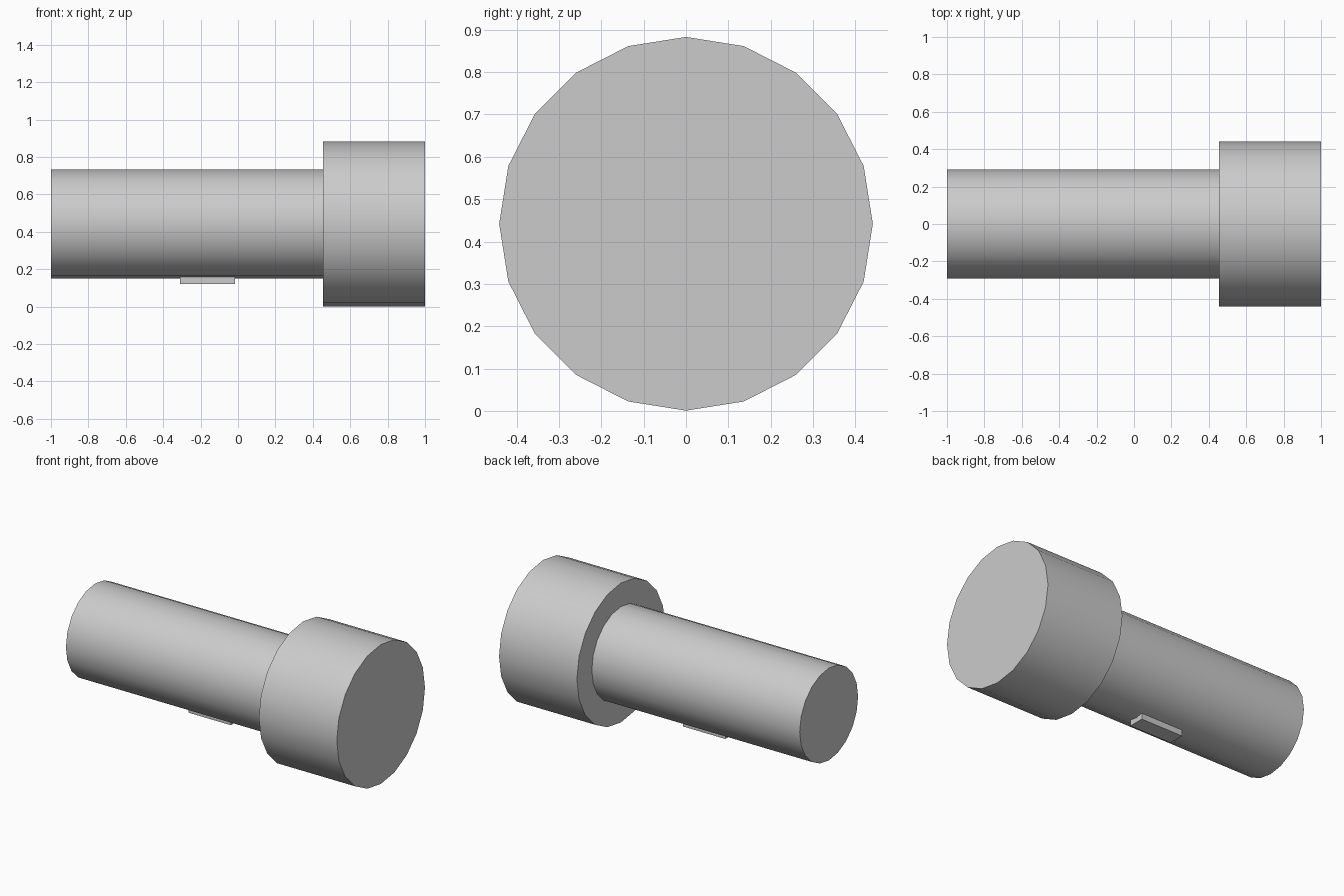
import bpy
import bmesh
from math import pi
from mathutils import Matrix

if "Cube" in bpy.data.objects:
    bpy.data.objects.remove(bpy.data.objects["Cube"])

AXIS_Z = 0.442


def smooth(ob):
    bpy.context.view_layer.objects.active = ob
    ob.select_set(True)
    bpy.ops.object.shade_smooth_by_angle(angle=pi / 6)
    ob.select_set(False)


def barrel(name, x0, x1, radius, sides=20):
    """Capped cylinder lying along x, with a vertex at the top."""
    bm = bmesh.new()
    bmesh.ops.create_cone(bm, cap_ends=True, segments=sides,
                          radius1=radius, radius2=radius, depth=x1 - x0)
    bm.transform(Matrix.Translation(((x0 + x1) / 2, 0, AXIS_Z)) @ Matrix.Rotation(pi / 2, 4, 'Y'))
    mesh = bpy.data.meshes.new(name)
    bm.to_mesh(mesh)
    bm.free()
    ob = bpy.data.objects.new(name, mesh)
    bpy.context.collection.objects.link(ob)
    smooth(ob)


# Handle and wide head
barrel("handle", -1.0, 0.455, 0.292)
barrel("head", 0.455, 1.0, 0.441)

# Switch under the handle
bpy.ops.mesh.primitive_cube_add(size=1, location=(-0.163, 0, 0.142))
switch = bpy.context.object
switch.name = "switch"
switch.scale = (0.295, 0.10, 0.044)
